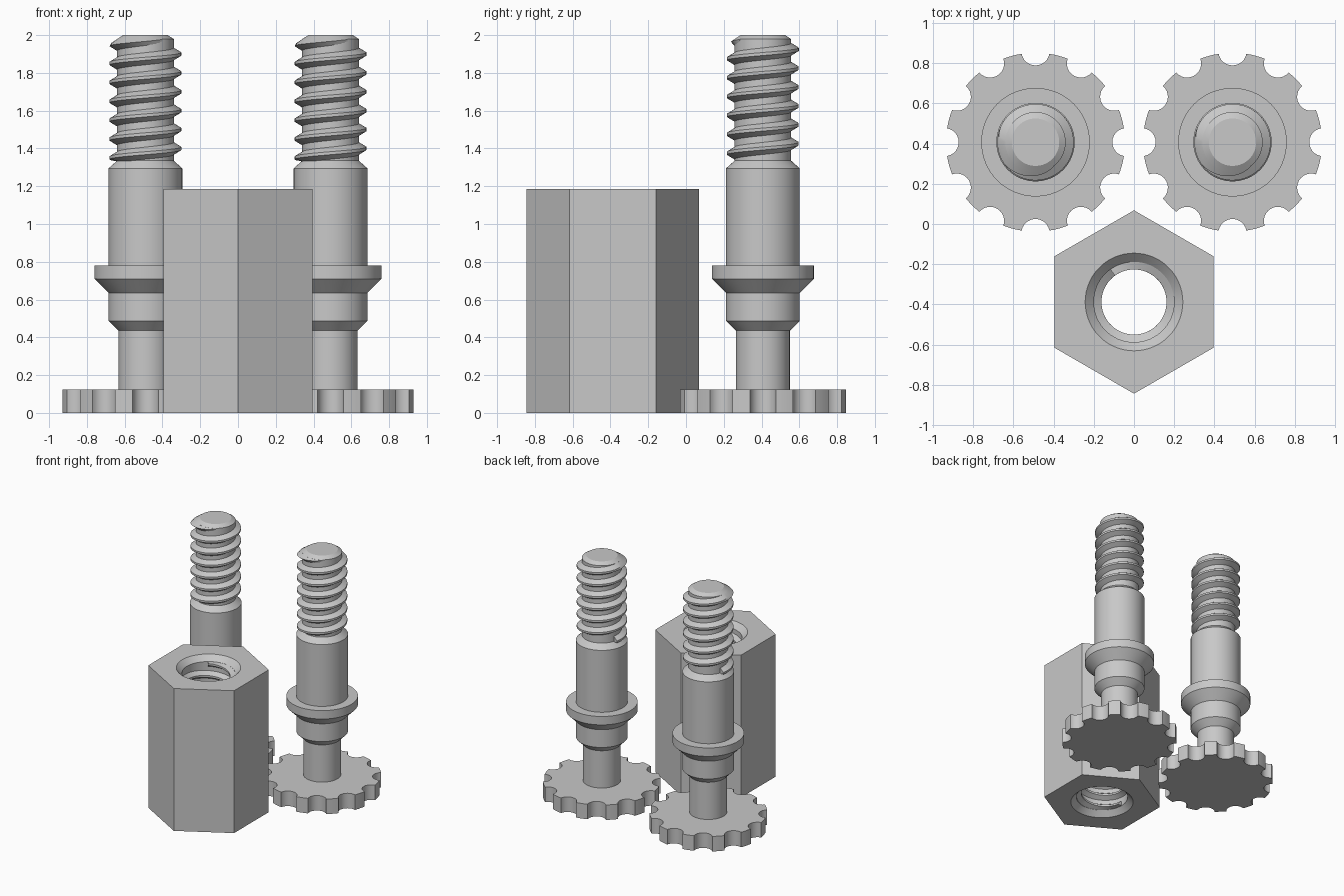
import bpy, bmesh, math

if "Cube" in bpy.data.objects:
    bpy.data.objects.remove(bpy.data.objects["Cube"])

TAU = 2 * math.pi
PITCH = 0.1

steel = bpy.data.materials.new("steel_grey")
steel.diffuse_color = (0.58, 0.58, 0.58, 1)
steel.use_nodes = True
steel.node_tree.nodes["Principled BSDF"].inputs["Base Color"].default_value = steel.diffuse_color


def finish(name, bm, loc):
    bmesh.ops.remove_doubles(bm, verts=bm.verts, dist=1e-5)
    bmesh.ops.recalc_face_normals(bm, faces=bm.faces)
    me = bpy.data.meshes.new(name)
    bm.to_mesh(me)
    bm.free()
    me.materials.append(steel)
    me.shade_smooth()
    me.set_sharp_from_angle(angle=math.radians(30))
    ob = bpy.data.objects.new(name, me)
    ob.location = loc
    bpy.context.collection.objects.link(ob)
    return ob


def bridge(bm, a, b):
    n = len(a)
    for i in range(n):
        j = (i + 1) % n
        bm.faces.new((a[i], a[j], b[j], b[i]))


def lathe(name, rings, loc, segs=64, closed=False):
    """Each ring is (radius or radius function of the angle, z)."""
    bm = bmesh.new()
    loops = []
    for r, z in rings:
        loop = []
        for i in range(segs):
            t = TAU * i / segs
            rr = r(t) if callable(r) else r
            loop.append(bm.verts.new((rr * math.cos(t), rr * math.sin(t), z)))
        loops.append(loop)
    for a, b in zip(loops, loops[1:]):
        bridge(bm, a, b)
    if closed:
        bridge(bm, loops[-1], loops[0])
    else:
        bm.faces.new(loops[0])
        bm.faces.new(loops[-1])
    return finish(name, bm, loc)


def thread(name, root, crest, z0, z1, lo, hi, loc, cone=None, phase=2.0, steps=48):
    """Helical ridge with a trapezoid section, trimmed between lo and hi."""
    bm = bmesh.new()
    section = [(root, -0.034), (crest, -0.008), (crest, 0.008), (root, 0.034)]
    n = int((z1 - z0) / PITCH * steps)
    prev = None
    for i in range(n + 1):
        zc = z0 + (z1 - z0) * i / n
        t = TAU * (zc - phase) / PITCH
        cur = []
        for r, dz in section:
            z = min(max(zc + dz, lo), hi)
            if cone:
                r = min(r, cone(z))
            cur.append(bm.verts.new((r * math.cos(t), r * math.sin(t), z)))
        if prev:
            bridge(bm, prev, cur)
        else:
            bm.faces.new(cur)
        prev = cur
    bm.faces.new(prev)
    return finish(name, bm, loc)


def notched_wheel(name, R, height, count, notch_r, notch_c, loc):
    """Disc with round notches cut in the rim."""
    # half angle of the notch mouth, and the matching angle on the notch circle
    ca = (R * R + notch_c ** 2 - notch_r ** 2) / (2 * R * notch_c)
    mouth = math.acos(ca)
    sweep = math.atan2(R * math.sin(mouth), notch_c - R * ca)
    pts = []
    for k in range(count):
        a = TAU * k / count
        ux, uy = math.cos(a), math.sin(a)
        for i in range(13):
            s = sweep * (i / 6 - 1)
            d, e = notch_c - notch_r * math.cos(s), notch_r * math.sin(s)
            pts.append((d * ux - e * uy, d * uy + e * ux))
        gap = TAU / count - 2 * mouth
        for i in range(1, 4):
            t = a + mouth + gap * i / 4
            pts.append((R * math.cos(t), R * math.sin(t)))
    bm = bmesh.new()
    bottom = [bm.verts.new((x, y, 0)) for x, y in pts]
    top = [bm.verts.new((x, y, height)) for x, y in pts]
    bridge(bm, bottom, top)
    bm.faces.new(bottom)
    bm.faces.new(top)
    return finish(name, bm, loc)


# Two matching bolts: notched thumb wheel, stepped shank, threaded end
shank = [(0.1425, 0.12), (0.1425, 0.435), (0.195, 0.487), (0.195, 0.635),
         (0.27, 0.71), (0.27, 0.78), (0.195, 0.78), (0.195, 1.295),
         (0.15, 1.335), (0.15, 1.979), (0.118, 2.0)]
for side, x in (("left", -0.49), ("right", 0.49)):
    loc = (x, 0.407, 0)
    notched_wheel(side + "_thumb_wheel", 0.445, 0.125, 12, 0.07, 0.452, loc)
    lathe(side + "_shank", shank, loc)
    thread(side + "_bolt_thread", 0.147, 0.19, 1.345, 1.985, 1.33, 2.0, loc,
           cone=lambda z: 0.118 + (2.0 - z) * 1.5)


# Long hexagonal nut with a chamfered through hole, corners front and back
def hexagon(t):
    a = (t + math.pi / 6) % (math.pi / 3) - math.pi / 6
    return 0.395 / math.cos(a)


nut_loc = (0, -0.388, 0)
H = 1.185
lathe("hex_nut", [(hexagon, 0), (hexagon, H), (0.243, H), (0.2, H - 0.043),
                  (0.2, 0.043), (0.243, 0)],
      nut_loc, segs=60, closed=True)
thread("nut_thread", 0.203, 0.162, 0.05, H - 0.05, 0.043, H - 0.043, nut_loc)
